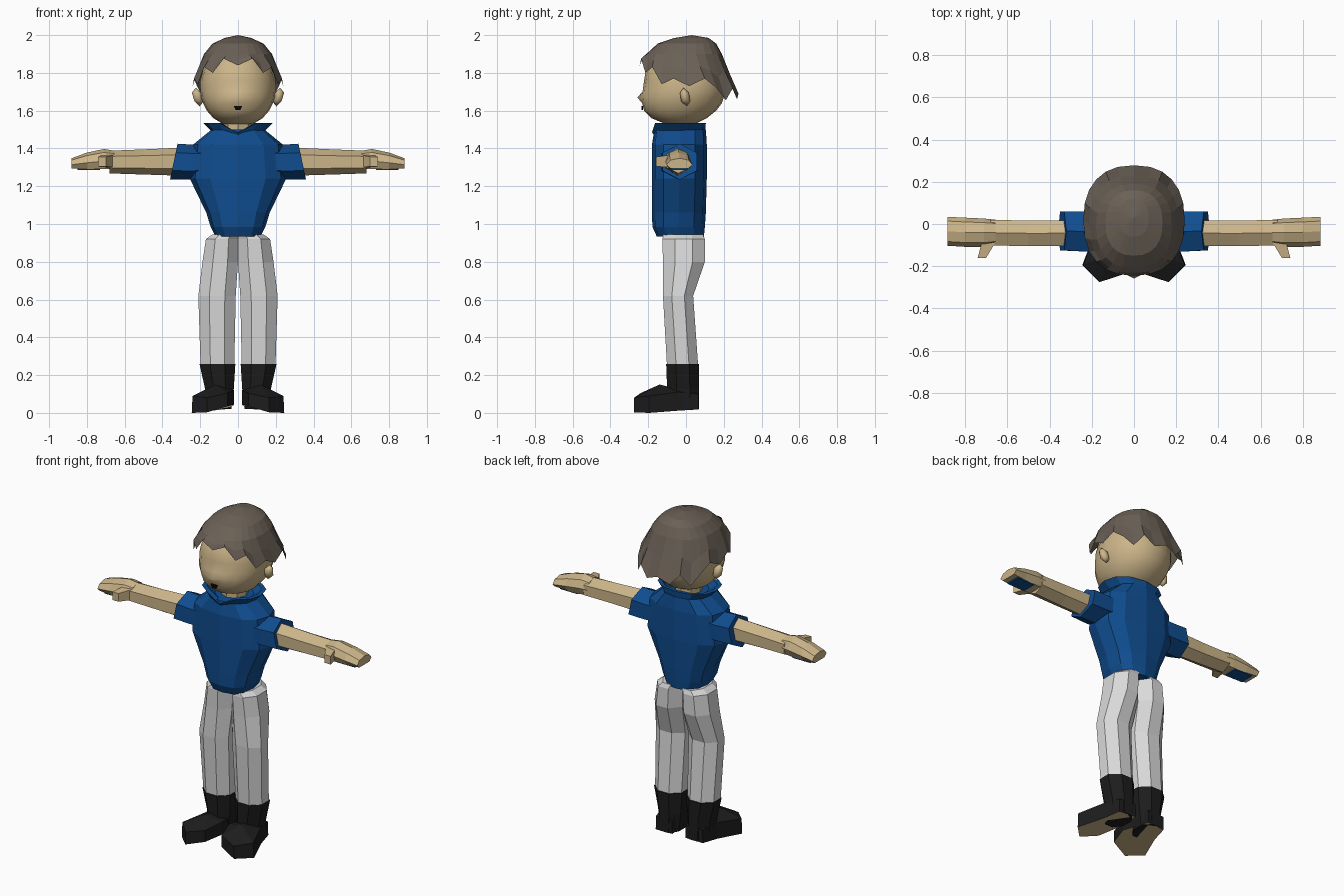
import bpy, bmesh
from math import sin, cos, pi, radians
from mathutils import Vector

if "Cube" in bpy.data.objects:
    bpy.data.objects.remove(bpy.data.objects["Cube"])


def material(name, rgb):
    m = bpy.data.materials.new(name)
    m.diffuse_color = (*rgb, 1)
    m.use_nodes = True
    m.node_tree.nodes["Principled BSDF"].inputs["Base Color"].default_value = m.diffuse_color
    return m


SKIN = material("skin", (0.60, 0.46, 0.25))
BLUE = material("shirt blue", (0.005, 0.075, 0.28))
GREY = material("trouser grey", (0.70, 0.70, 0.70))
BLACK = material("boot black", (0.012, 0.012, 0.012))
HAIR = material("hair brown", (0.145, 0.118, 0.092))
MOUTH = material("mouth dark", (0.002, 0.002, 0.002))


def finish(name, bm, mats, mirror=False, smooth=False):
    bmesh.ops.recalc_face_normals(bm, faces=bm.faces[:])
    me = bpy.data.meshes.new(name)
    bm.to_mesh(me)
    bm.free()
    for m in mats:
        me.materials.append(m)
    me.polygons.foreach_set("use_smooth", [smooth] * len(me.polygons))
    ob = bpy.data.objects.new(name, me)
    bpy.context.collection.objects.link(ob)
    if mirror:
        ob.modifiers.new("mirror", 'MIRROR')
    return ob


def loft(rings, caps=True):
    """Bridge closed rings of equal length; a one-point ring is a pole."""
    bm = bmesh.new()
    vs = [[bm.verts.new(p) for p in r] for r in rings]
    n = max(len(r) for r in rings)
    for a, b in zip(vs, vs[1:]):
        for i in range(n):
            j = (i + 1) % n
            if len(a) == 1:
                bm.faces.new((a[0], b[i], b[j]))
            elif len(b) == 1:
                bm.faces.new((a[i], a[j], b[0]))
            else:
                bm.faces.new((a[i], a[j], b[j], b[i]))
    if caps:
        for r in (vs[0], vs[-1]):
            if len(r) > 2:
                bm.faces.new(r)
    return bm


def spow(v, p):
    return (1 if v >= 0 else -1) * abs(v) ** p


def oval(z, rx, yf, yb, n=12, p=1.0):
    """Horizontal ring about x = 0, starting at the front."""
    c, h = (yf + yb) / 2, (yb - yf) / 2
    return [Vector((rx * spow(sin(2 * pi * i / n), p), c - h * spow(cos(2 * pi * i / n), p), z))
            for i in range(n)]


def box_ring(z, x0, x1, y0, y1, n=8):
    """Horizontal ring with flat sides filling a rectangle."""
    k = 1 / cos(pi / n)
    return [Vector(((x0 + x1) / 2 + (x1 - x0) / 2 * k * sin(2 * pi * (i + .5) / n),
                    (y0 + y1) / 2 - (y1 - y0) / 2 * k * cos(2 * pi * (i + .5) / n), z))
            for i in range(n)]


def limb_ring(x, y0, y1, z0, z1, n=6, lean=0.0, floor=0.0):
    """Upright ring across an arm with a vertex at top and bottom."""
    k = max(sin(2 * pi * i / n) for i in range(n))
    out = []
    for i in range(n):
        a = 2 * pi * i / n
        z = (z0 + z1) / 2 + (z1 - z0) / 2 * cos(a)
        out.append(Vector((x - lean * cos(a), (y0 + y1) / 2 + (y1 - y0) / 2 * sin(a) / k,
                           max(z, floor))))
    return out


# Head with nose bump
rows = [(1.53, .08, -.11, .05), (1.56, .13, -.182, .11), (1.60, .165, -.222, .16),
        (1.64, .185, -.232, .19), (1.67, .195, -.235, .20), (1.70, .20, -.23, .21),
        (1.76, .20, -.222, .21), (1.83, .18, -.21, .19), (1.91, .13, -.14, .14)]
rings = [[Vector((0, -.03, 1.522))]] + [oval(*r, n=20, p=.95) for r in rows]
rings.append([Vector((0, 0, 1.95))])
rings[5][0].y = -.258
finish("head", loft(rings), [SKIN], smooth=True)

# Mouth plate
bm = loft([[Vector((x, y, z)) for x, z in ((-.022, 1.624), (.022, 1.624), (.012, 1.603), (-.012, 1.603))]
           for y in (-.235, -.227)])
finish("mouth", bm, [MOUTH])

# Ears
bm = bmesh.new()
bmesh.ops.create_icosphere(bm, subdivisions=1, radius=1)
for v in bm.verts:
    v.co = Vector((.213 + .03 * v.co.x + .01 * v.co.z, .028 * v.co.y - .005 - .008 * v.co.z,
                   1.672 + .05 * v.co.z))
finish("ear", bm, [SKIN], mirror=True, smooth=True)

# Hair cap with jagged hem; hem heights run from front to back every 15 degrees
hem_z = [1.84, 1.875, 1.80, 1.83, 1.74, 1.77, 1.73, 1.77, 1.72, 1.655, 1.72, 1.66, 1.69]
N = 24
top = [oval(1.985, .07, -.06, .12, N, .85), oval(1.955, .135, -.15, .16, N, .85),
       oval(1.90, .18, -.21, .19, N, .85)]
mid = oval(0, .212, -.232, .232, N, .85)
hem = oval(0, .24, -.245, .278, N, .85)
for i in range(N):
    h = hem_z[min(i, N - i)]
    mid[i].z = (1.90 + h) / 2
    hem[i].z = h
finish("hair", loft([[Vector((0, .03, 2.0))]] + top + [mid, hem], caps=False), [HAIR])

# Neck
finish("neck", loft([oval(1.45, .075, -.11, .05, 8), oval(1.56, .075, -.11, .05, 8)]), [SKIN])

# Shirt body
rows = [(.935, .12, -.155, .095), (.985, .145, -.178, .10), (1.06, .168, -.18, .105),
        (1.24, .255, -.18, .11), (1.42, .238, -.18, .11), (1.50, .14, -.168, .105)]
finish("shirt", loft([oval(*r, n=12, p=.8) for r in rows]), [BLUE])

# Flared collar, notched at the front
rings = [oval(1.485, .135, -.165, .10, 12, .85), oval(1.535, .185, -.18, .105, 12, .85),
         oval(1.535, .16, -.155, .085, 12, .85), oval(1.495, .10, -.13, .06, 12, .85)]
for r, z in zip(rings, (1.465, 1.485, 1.48, 1.475)):
    r[0].z = z
finish("collar", loft(rings, caps=False), [BLUE], mirror=False)

# Sleeves
finish("sleeve", loft([limb_ring(.17, -.13, .06, 1.24, 1.42),
                       limb_ring(.24, -.13, .06, 1.235, 1.42),
                       limb_ring(.34, -.125, .058, 1.235, 1.425, lean=.02)]), [BLUE], mirror=True)

# Arms
finish("arm", loft([limb_ring(.28, -.105, .018, 1.255, 1.405),
                    limb_ring(.50, -.104, .016, 1.262, 1.395),
                    limb_ring(.68, -.102, .02, 1.268, 1.388)]), [SKIN], mirror=True)

# Hands
finish("hand", loft([limb_ring(.655, -.10, .02, 1.28, 1.388, 8, floor=1.292),
                     limb_ring(.71, -.108, .026, 1.27, 1.397, 8, floor=1.29),
                     limb_ring(.80, -.108, .03, 1.27, 1.378, 8, floor=1.29),
                     limb_ring(.882, -.103, .034, 1.28, 1.348, 8, floor=1.295)]), [SKIN], mirror=True)

# Blue palm patch
finish("palm_patch", loft([[Vector((x, y, z)) for x, y in
                            ((.73, -.08), (.85, -.08), (.85, .008), (.73, .008))]
                           for z in (1.285, 1.293)]), [BLUE], mirror=True)

# Thumbs
finish("thumb", loft([box_ring(0, .655, .72, 1.30, 1.365, 4), box_ring(0, .70, .74, 1.305, 1.355, 4)]),
       [SKIN], mirror=True)
me = bpy.data.objects["thumb"].data
for i, v in enumerate(me.vertices):
    v.co = (v.co.x, -.085 if i < 4 else -.16, v.co.y)
me.update()

# Trouser legs
rows = [(.24, .02, .198, -.10, .065), (.62, .012, .21, -.122, .038), (.80, .0, .188, -.122, .10),
        (.92, .0, .17, -.125, .10), (.945, .0, .135, -.12, .09)]
finish("trouser_leg", loft([box_ring(*r) for r in rows]), [GREY], mirror=True)

# Boot shafts
rows = [(.02, .035, .165, -.10, .07), (.13, .022, .175, -.10, .07), (.26, .014, .204, -.105, .07)]
finish("boot_shaft", loft([box_ring(*r) for r in rows]), [BLACK], mirror=True)

# Boot feet, turned outward: x, y, sole height, top height
plan = [(.16, .065, .018, .10), (.045, .07, .022, .10), (.02, -.12, .045, .12),
        (.055, -.24, .035, .105), (.165, -.275, .003, .08), (.245, -.195, .0, .09),
        (.185, -.04, .012, .11)]
bm = loft([[Vector((x, y, zb)) for x, y, zb, zt in plan],
           [Vector((x * .97 + .003, y, zt)) for x, y, zb, zt in plan],
           [Vector((.12, -.14, .15))]])
bmesh.ops.recalc_face_normals(bm, faces=bm.faces[:])
for f in bm.faces:
    f.normal_update()
    f.material_index = 1 if f.normal.z < -.5 else 0   # bare soles
finish("boot_foot", bm, [BLACK, SKIN], mirror=True)
